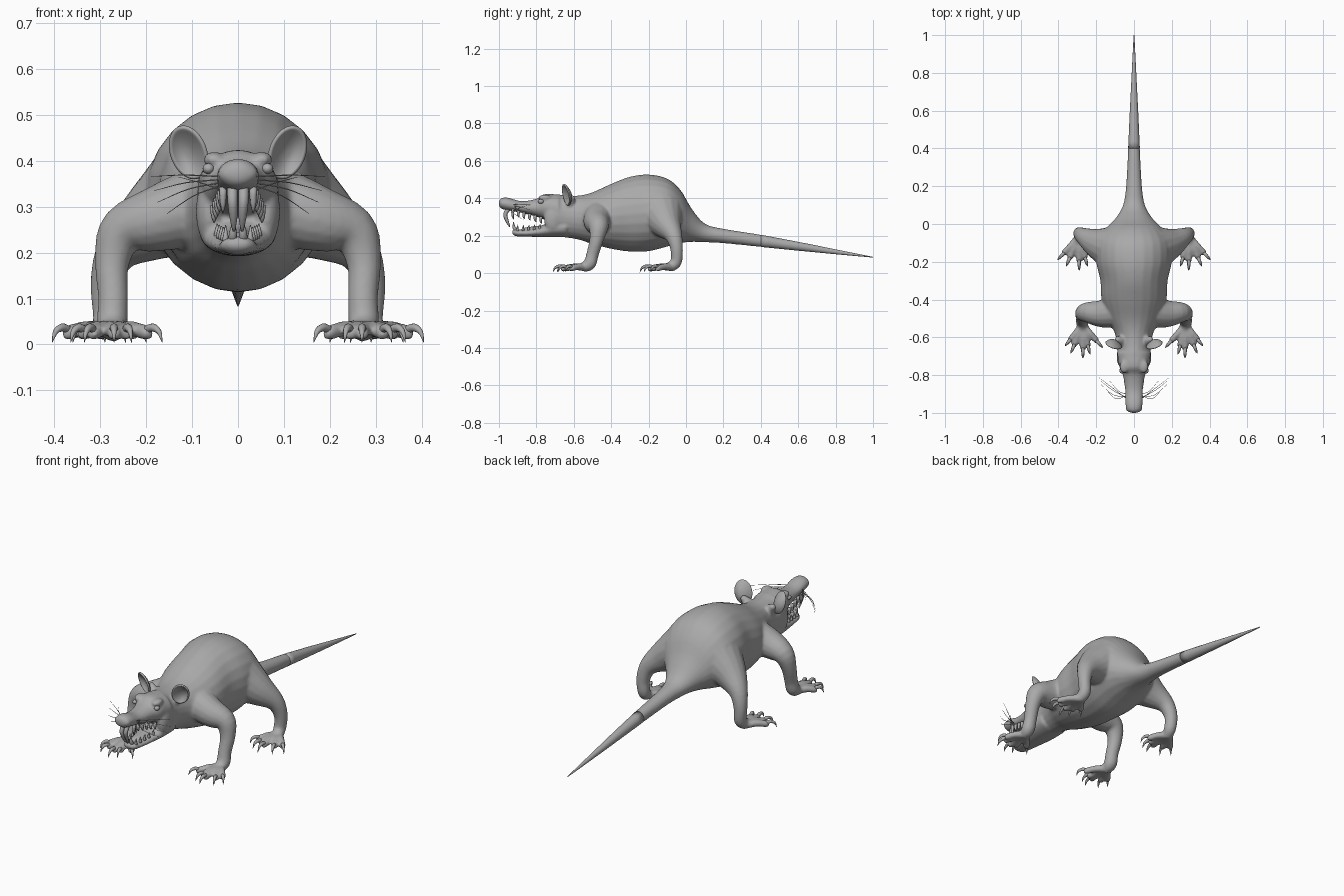
import bpy, bmesh, math
from mathutils import Vector

if "Cube" in bpy.data.objects:
    bpy.data.objects.remove(bpy.data.objects["Cube"])

grey = bpy.data.materials.new("warm_grey")
grey.diffuse_color = (0.4, 0.4, 0.4, 1)
grey.use_nodes = True
grey.node_tree.nodes["Principled BSDF"].inputs["Base Color"].default_value = grey.diffuse_color


def spline(pts, n):
    """Catmull-Rom resampling of equal-length tuples."""
    p = [Vector(q) for q in pts]
    p = [2 * p[0] - p[1]] + p + [2 * p[-1] - p[-2]]
    out = []
    for i in range(1, len(p) - 2):
        a, b, c, d = p[i - 1:i + 3]
        for k in range(n):
            t = k / n
            out.append(0.5 * (2 * b + (c - a) * t + (2 * a - 5 * b + 4 * c - d) * t * t
                              + (3 * b - a - 3 * c + d) * t ** 3))
    return out + [p[-2]]


def skin_rings(bm, rings):
    """Close a stack of rings into a solid."""
    vs = [[bm.verts.new(c) for c in r] for r in rings]
    n = len(vs[0])
    faces = [bm.faces.new((a[i], a[(i + 1) % n], b[(i + 1) % n], b[i]))
             for a, b in zip(vs, vs[1:]) for i in range(n)]
    faces += [bm.faces.new(vs[0]), bm.faces.new(vs[-1])]
    bmesh.ops.recalc_face_normals(bm, faces=faces)


def loft(bm, stations, sides=24, n=4):
    """Stations along y: (y, bottom, top, half width)."""
    rings = []
    for y, lo, hi, w in spline(stations, n):
        rings.append([(w * math.cos(a), y, (lo + hi) / 2 + (hi - lo) / 2 * math.sin(a))
                      for a in (2 * math.pi * i / sides for i in range(sides))])
    skin_rings(bm, rings)


def tube(bm, pts, s=1, sides=12, n=4):
    """Round tube through (x, y, z, radius); s = -1 mirrors it."""
    path = spline([(s * x, y, z, r) for x, y, z, r in pts], n)
    pos = [Vector(p[:3]) for p in path]
    rings, u = [], None
    for i, c in enumerate(pos):
        t = (pos[min(i + 1, len(pos) - 1)] - pos[max(i - 1, 0)]).normalized()
        if u is None:
            u = t.orthogonal()
        u = (u - t * u.dot(t)).normalized()
        v, r = t.cross(u), max(path[i][3], 0.0004)
        rings.append([c + r * (u * math.cos(a) + v * math.sin(a))
                      for a in (2 * math.pi * k / sides for k in range(sides))])
    skin_rings(bm, rings)


def ball(bm, c, r):
    res = bmesh.ops.create_uvsphere(bm, u_segments=16, v_segments=10, radius=1)
    for v in res["verts"]:
        v.co = Vector(c) + Vector([v.co[i] * r[i] for i in range(3)])


def finish(bm, name):
    me = bpy.data.meshes.new(name)
    bm.to_mesh(me)
    bm.free()
    me.materials.append(grey)
    me.polygons.foreach_set("use_smooth", [True] * len(me.polygons))
    ob = bpy.data.objects.new(name, me)
    bpy.context.collection.objects.link(ob)
    return ob


SIDES = (1, -1)
body, claws, teeth = bmesh.new(), bmesh.new(), bmesh.new()
whiskers, eyes = bmesh.new(), bmesh.new()

# torso, neck and back of the head
tail = [(0.1, .165, .265, .058), (0.2, .16, .237, .042), (0.4, .14, .205, .031),
        (0.6, .12, .167, .022), (0.8, .101, .127, .012), (1.0, .083, .087, .002)]
loft(body, [(-.735, .205, .405, .078), (-.7, .195, .422, .09), (-.64, .19, .415, .088),
            (-.57, .178, .415, .105), (-.5, .155, .432, .14), (-.4, .13, .477, .172),
            (-.3, .115, .515, .178), (-.2, .117, .527, .2), (-.1, .142, .505, .195),
            (-.03, .16, .445, .155), (.03, .167, .345, .098)] + tail[:4])
# upper snout
loft(body, [(-.68, .26, .42, .09), (-.755, .285, .423, .078), (-.8, .302, .397, .059),
            (-.88, .322, .385, .047), (-.95, .335, .403, .046), (-.985, .343, .402, .038),
            (-1.0, .358, .386, .018)])
# lower jaw and tongue
loft(body, [(-.64, .192, .3, .085), (-.72, .192, .28, .08), (-.78, .193, .25, .064),
            (-.86, .195, .232, .047), (-.91, .197, .236, .038), (-.93, .21, .228, .02)])
loft(body, [(-.7, .215, .265, .04), (-.8, .22, .252, .035), (-.87, .222, .243, .02)])

FRONT_LEG = [(.07, -.46, .305, .09), (.17, -.475, .275, .073), (.25, -.468, .247, .054),
             (.274, -.478, .18, .038), (.272, -.5, .1, .033), (.274, -.515, .05, .034),
             (.272, -.55, .03, .027)]
HIND_LEG = [(.11, -.13, .31, .125), (.2, -.1, .255, .08), (.265, -.066, .2, .047),
            (.288, -.05, .13, .034), (.285, -.053, .06, .031), (.292, -.085, .032, .028)]
FRONT_TOES = [(.165, -.655), (.232, -.69), (.27, -.712), (.335, -.685), (.365, -.645)]
HIND_TOES = [(.2, -.185), (.245, -.225), (.29, -.247), (.36, -.225), (.405, -.19)]

for s in SIDES:
    for leg, toes in ((FRONT_LEG, FRONT_TOES), (HIND_LEG, HIND_TOES)):
        tube(body, leg, s, sides=16)
        hx, hy = leg[-1][0], leg[-1][1] + .015
        for tx, ty in toes:
            def at(f, z, r):
                return (hx + (tx - hx) * f, hy + (ty - hy) * f, z, r)
            # knuckled toe and hooked claw
            tube(body, [at(0, .03, .021), at(.35, .034, .018), at(.55, .03, .017),
                        at(.7, .025, .016), at(.76, .026, .01)], s, 10)
            tube(claws, [at(.66, .03, .009), at(.8, .037, .009), at(.93, .028, .006),
                         at(1, .004, .0005)], s, 8)
    # brow, cheek and nostril swellings
    ball(body, (s * .052, -.755, .403), (.024, .035, .017))
    ball(body, (s * .062, -.71, .29), (.03, .05, .075))
    ball(body, (s * .024, -.978, .372), (.02, .018, .02))
    ball(eyes, (s * .064, -.776, .383), (.013, .016, .012))

    # incisors, fangs and small side teeth
    tube(teeth, [(.012, -.945, .35, .012), (.012, -.966, .315, .011),
                 (.01, -.957, .28, .009), (.009, -.942, .247, .003)], s, 8)
    tube(teeth, [(.011, -.895, .215, .01), (.011, -.918, .24, .009),
                 (.009, -.922, .272, .002)], s, 8)
    for k in range(6):
        y, f = -.925 + .03 * k, k / 5
        h = .045 if k == 0 else .026
        zt, x = .343 - .04 * f, .033 + .019 * f
        tube(teeth, [(x, y, zt, .009), (x, y - .002, zt - .012 - h / 2, .007),
                     (x, y + .004, zt - .012 - h, .001)], s, 6, 2)
        zl, x = .225 + .012 * f, .027 + .023 * f
        tube(teeth, [(x, y + .025, zl, .008), (x, y + .023, zl + .012, .006),
                     (x, y + .027, zl + .02 + h / 3, .001)], s, 6, 2)

    # whiskers
    for k, (x, y, z) in enumerate([(.19, -.81, .366), (.183, -.825, .335),
                                   (.175, -.85, .31), (.155, -.87, .285),
                                   (.13, -.83, .365)]):
        z0 = .366 - .007 * k
        tube(whiskers, [(.04, -.925 + .006 * k, z0, .0016),
                        (x * .62, y - .055, z0 * .6 + z * .4 + .003, .0012),
                        (x, y, z, .0005)], s, 5, 4)

    # cupped ear
    ear = bmesh.new()
    rows = [[ear.verts.new((s * (.108 + .012 * r * math.sin(a) + .04 * r * math.cos(a)),
                            -.617 - .012 * r * math.sin(a) + .016 * r * math.cos(a)
                            - .026 * r * r,
                            .418 + .058 * r * math.sin(a)))
             for a in (2 * math.pi * i / 28 for i in range(28))]
            for r in (.15, .35, .55, .75, .9, 1)]
    ear.faces.new(rows[0])
    for a, b in zip(rows, rows[1:]):
        for i in range(28):
            j = (i + 1) % 28
            ear.faces.new((a[i], a[j], b[j], b[i]))
    bmesh.ops.recalc_face_normals(ear, faces=ear.faces)
    ob = finish(ear, "ear_right" if s > 0 else "ear_left")
    m = ob.modifiers.new("thickness", "SOLIDIFY")
    m.thickness, m.offset = .01, 0
    m = ob.modifiers.new("round", "SUBSURF")
    m.levels = m.render_levels = 1
    # ear root joining the skull
    tube(body, [(.06, -.62, .37, .03), (.078, -.614, .392, .022),
                (.095, -.606, .41, .013)], s)

# blend the overlapping flesh into one smooth skin
skin = finish(body, "body")
m = skin.modifiers.new("fuse", "REMESH")
m.mode, m.voxel_size, m.use_smooth_shade = "VOXEL", .007, True
m = skin.modifiers.new("soften", "SMOOTH")
m.factor, m.iterations = .5, 5

# thin end of the tail
tip = bmesh.new()
loft(tip, tail[2:], 16, 5)
finish(tip, "tail_tip")

finish(claws, "claws")
finish(teeth, "teeth")
finish(whiskers, "whiskers")
finish(eyes, "eyes")
